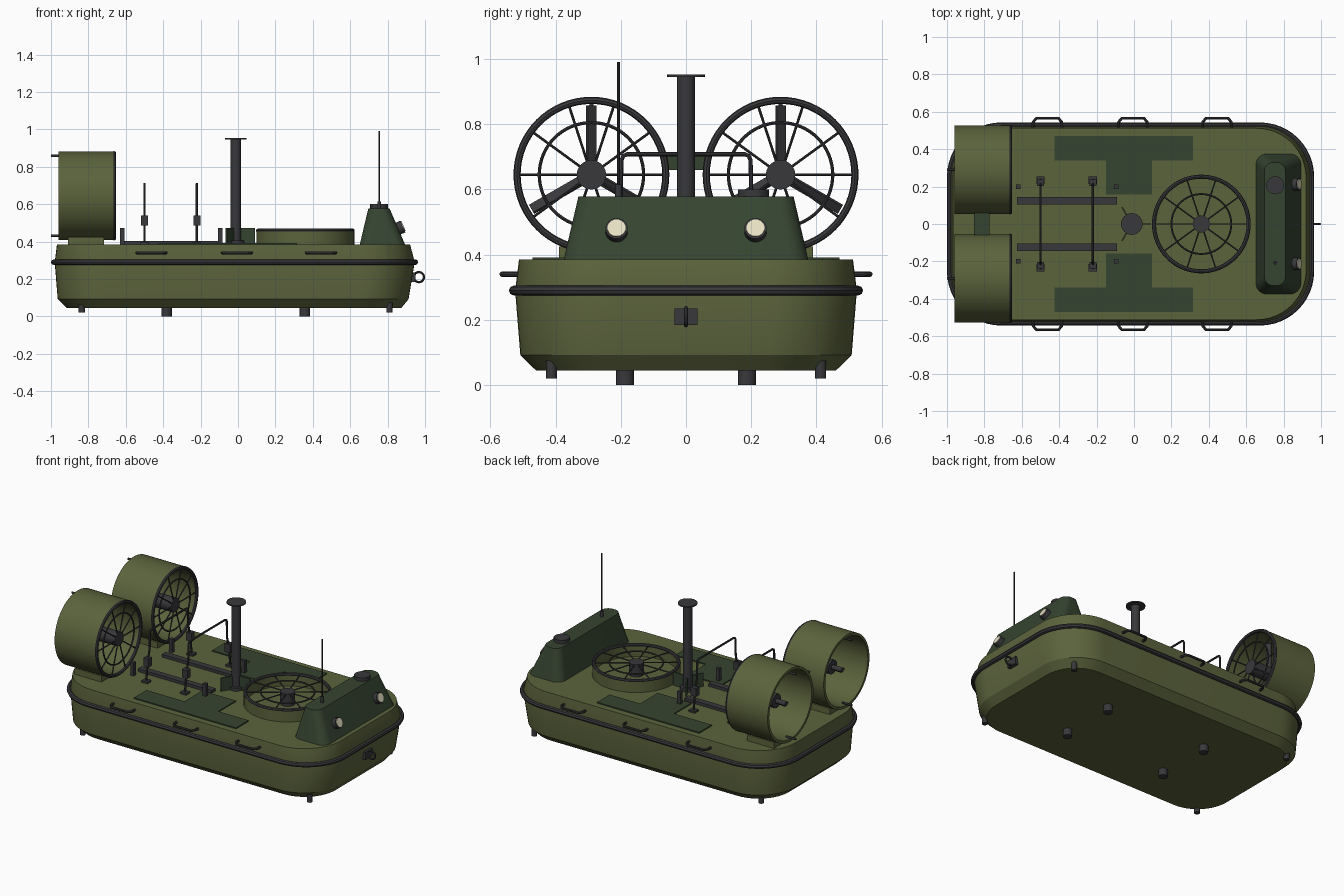
import bpy, bmesh
from math import pi, sin, cos, radians
from mathutils import Vector, Matrix

if "Cube" in bpy.data.objects:
    bpy.data.objects.remove(bpy.data.objects["Cube"])


def material(name, rgb):
    m = bpy.data.materials.new(name)
    m.diffuse_color = (*rgb, 1)
    m.use_nodes = True
    m.node_tree.nodes["Principled BSDF"].inputs["Base Color"].default_value = m.diffuse_color
    return m


OLIVE = material("olive", (0.105, 0.125, 0.045))
GREEN = material("dark_green", (0.036, 0.058, 0.03))
DARK = material("rubber", (0.04, 0.04, 0.045))
CREAM = material("lens", (0.8, 0.75, 0.55))
I = Matrix.Identity(4)


def make(name, bm, mat, M=I):
    bm.transform(M)
    bmesh.ops.recalc_face_normals(bm, faces=bm.faces)
    me = bpy.data.meshes.new(name)
    bm.to_mesh(me)
    bm.free()
    me.materials.append(mat)
    ob = bpy.data.objects.new(name, me)
    bpy.context.collection.objects.link(ob)
    return ob


def box(name, lo, hi, mat, M=I):
    bm = bmesh.new()
    bmesh.ops.create_cube(bm, size=1)
    lo, hi = Vector(lo), Vector(hi)
    bm.transform(Matrix.Translation((lo + hi) / 2) @ Matrix.Diagonal((*(hi - lo), 1)))
    return make(name, bm, mat, M)


def rod(name, p, q, r, mat, M=I, n=24):
    p, q = Vector(p), Vector(q)
    d = q - p
    bm = bmesh.new()
    bmesh.ops.create_cone(bm, cap_ends=True, segments=n, radius1=r, radius2=r, depth=d.length)
    bm.transform(Matrix.Translation((p + q) / 2) @ d.to_track_quat('Z', 'Y').to_matrix().to_4x4())
    return make(name, bm, mat, M)


def lathe(name, profile, mat, M=I, n=64):
    # closed (radius, height) profile turned around local z
    bm = bmesh.new()
    rings = [[bm.verts.new((r * cos(2 * pi * i / n), r * sin(2 * pi * i / n), h)) for r, h in profile]
             for i in range(n)]
    k = len(profile)
    for i in range(n):
        a, b = rings[i], rings[(i + 1) % n]
        for j in range(k):
            bm.faces.new((a[j], b[j], b[(j + 1) % k], a[(j + 1) % k]))
    return make(name, bm, mat, M)


def hoop(name, R, r, h, mat, M=I, n=64):
    return lathe(name, [(R + r * cos(k * pi / 4), h + r * sin(k * pi / 4)) for k in range(8)], mat, M, n)


def tube(name, pts, r, mat, cyclic=False):
    cu = bpy.data.curves.new(name, 'CURVE')
    cu.dimensions = '3D'
    cu.bevel_depth = r
    cu.bevel_resolution = 2
    cu.use_fill_caps = True
    sp = cu.splines.new('POLY')
    sp.points.add(len(pts) - 1)
    for p, c in zip(sp.points, pts):
        p.co = (*c, 1)
    sp.use_cyclic_u = cyclic
    cu.materials.append(mat)
    ob = bpy.data.objects.new(name, cu)
    bpy.context.collection.objects.link(ob)
    return ob


def rounded(z, x0, x1, hy, r, n=12):
    pts = []
    for k, (cx, cy) in enumerate([(x1 - r, hy - r), (x0 + r, hy - r), (x0 + r, r - hy), (x1 - r, r - hy)]):
        for i in range(n + 1):
            a = pi / 2 * (k + i / n)
            pts.append((cx + r * cos(a), cy + r * sin(a), z))
    return pts


def loft(name, sections, mat):
    bm = bmesh.new()
    loops = [[bm.verts.new(p) for p in rounded(*s)] for s in sections]
    for a, b in zip(loops, loops[1:]):
        for i in range(len(a)):
            j = (i + 1) % len(a)
            bm.faces.new((a[i], a[j], b[j], b[i]))
    bm.faces.new(loops[0])
    bm.faces.new(loops[-1])
    return make(name, bm, mat)


def grate(name, R, h, start, M):
    # rim, middle ring and ten radial wires
    hoop(name + "_rim", R, 0.011, h, DARK, M)
    hoop(name + "_ring", 0.16, 0.005, h, DARK, M)
    for k in range(10):
        a = start + k * pi / 5
        d = Vector((cos(a), sin(a), 0))
        z = Vector((0, 0, h))
        rod(name + "_wire", d * 0.03 + z, d * R + z, 0.004, DARK, M, 8)


# hull and bumper
loft("hull", [(0.045, -0.915, 0.873, 0.46, 0.22), (0.092, -0.964, 0.912, 0.508, 0.26),
              (0.29, -0.98, 0.945, 0.524, 0.275), (0.385, -0.968, 0.92, 0.512, 0.265)], OLIVE)
tube("bumper", rounded(0.29, -0.985, 0.948, 0.528, 0.275), 0.015, DARK, True)

# cabin, hatch, aerial
loft("cabin", [(0.38, 0.65, 0.895, 0.376, 0.06), (0.578, 0.697, 0.81, 0.33, 0.05)], GREEN)
rod("hatch", (0.755, 0.207, 0.57), (0.755, 0.207, 0.6), 0.048, DARK)
rod("aerial_base", (0.755, -0.207, 0.57), (0.755, -0.207, 0.615), 0.01, DARK)
rod("aerial", (0.755, -0.207, 0.6), (0.755, -0.207, 0.99), 0.0045, DARK, n=10)

# lift intake on the deck
MI = Matrix.Translation((0.36, 0, 0))
lathe("intake_wall", [(0.245, 0.38), (0.262, 0.38), (0.262, 0.455), (0.245, 0.455)], OLIVE, MI)
grate("intake", 0.253, 0.459, 0, MI)
rod("intake_hub", (0, 0, 0.38), (0, 0, 0.466), 0.045, DARK, MI)

# mast with three gusset fins
rod("mast", (-0.012, 0, 0.38), (-0.012, 0, 0.948), 0.0275, DARK)
rod("mast_cap", (-0.012, 0, 0.945), (-0.012, 0, 0.953), 0.058, DARK)
rod("mast_flange", (-0.012, 0, 0.38), (-0.012, 0, 0.405), 0.045, DARK)
for k in range(3):
    M = Matrix.Translation((-0.012, 0, 0)) @ Matrix.Rotation(k * 2 * pi / 3, 4, 'Z')
    box("mast_fin", (0.02, -0.004, 0.38), (0.103, 0.004, 0.472), GREEN, M)

# strut between ducts
box("duct_link", (-0.855, -0.06, 0.66), (-0.772, 0.06, 0.705), GREEN)

for s in (-1, 1):
    # propulsion duct: local z runs forward along x
    MD = Matrix.Translation((-0.96, s * 0.29, 0.645)) @ Matrix.Rotation(pi / 2, 4, 'Y')
    lathe("duct", [(0.22, 0), (0.237, 0), (0.237, 0.3), (0.22, 0.3)], OLIVE, MD)
    grate("duct_guard", 0.228, 0.298, pi / 2, MD)
    rod("fan_hub", (0, 0, 0.1), (0, 0, 0.304), 0.045, DARK, MD)
    rod("fan_shaft", (0, 0, 0.03), (0, 0, 0.12), 0.015, DARK, MD)
    for k in range(3):
        MB = MD @ Matrix.Rotation(pi + k * 2 * pi / 3, 4, 'Z') @ Matrix.Translation((0, 0, 0.16)) \
            @ Matrix.Rotation(radians(35), 4, 'X')
        box("fan_blade", (0.03, -0.016, -0.005), (0.212, 0.016, 0.005), DARK, MB)
    for e in (-1, 1):
        rod("duct_pin", (e * 0.213, 0, -0.04), (e * 0.213, 0, 0.03), 0.007, DARK, MD, 12)
    box("duct_foot", (-0.91, s * 0.29 - 0.1, 0.38), (-0.716, s * 0.29 + 0.1, 0.425), OLIVE)

    # deck panels, tracks and posts
    def yb(name, x0, x1, y0, y1, z0, z1, mat):
        ys = sorted((s * y0, s * y1))
        box(name, (x0, ys[0], z0), (x1, ys[1], z1), mat)
    yb("side_panel", -0.425, 0.315, 0.34, 0.47, 0.38, 0.392, GREEN)
    yb("inner_panel", -0.15, 0.095, 0.157, 0.34, 0.38, 0.392, GREEN)
    yb("deck_track", -0.625, -0.09, 0.104, 0.144, 0.38, 0.404, DARK)
    for x in (-0.62, -0.096):
        yb("deck_post", x - 0.012, x + 0.012, 0.188, 0.212, 0.38, 0.472, DARK)

    # hoop collars and feet
    for x in (-0.5, -0.22):
        yb("hoop_collar", x - 0.019, x + 0.019, 0.204, 0.238, 0.485, 0.54, DARK)
        yb("hoop_foot", x - 0.022, x + 0.022, 0.215, 0.255, 0.38, 0.397, DARK)

    # side handles
    for x in (-0.463, -0.006, 0.444):
        tube("side_handle", [(x + a, s * b, 0.34) for a, b in
             ((-0.078, 0.505), (-0.076, 0.545), (-0.06, 0.565), (0.06, 0.565), (0.076, 0.545), (0.078, 0.505))],
             0.008, DARK)

    # headlights, tilted with the cabin face
    n = Vector((0.92, 0, 0.39)).normalized()
    c = Vector((0.862, s * 0.213, 0.472))
    rod("headlight_case", c - n * 0.035, c + n * 0.022, 0.034, DARK)
    rod("headlight_lens", c, c + n * 0.026, 0.028, CREAM)

    # skids under the hull
    for x in (-0.382, 0.358):
        rod("large_foot", (x, s * 0.187, 0), (x, s * 0.187, 0.06), 0.028, DARK)
    for x in (-0.835, 0.81):
        rod("small_foot", (x, s * 0.413, 0.02), (x, s * 0.413, 0.075), 0.017, DARK)

# guard hoops across the deck
for x in (-0.5, -0.22):
    half = [(0.235, 0.385), (0.222, 0.5), (0.2, 0.59), (0.198, 0.69), (0.192, 0.703), (0.18, 0.708)]
    tube("guard_hoop", [(x, y, z) for y, z in half] + [(x, -y, z) for y, z in reversed(half)], 0.0065, DARK)

# tow bracket and ring
box("tow_bracket", (0.91, -0.036, 0.185), (0.95, 0.036, 0.235), DARK)
hoop("tow_ring", 0.027, 0.006, 0, DARK, Matrix.Translation((0.967, 0, 0.21)) @ Matrix.Rotation(pi / 2, 4, 'X'), 32)

# curves to meshes, then smooth shading with kept edges
bpy.ops.object.select_all(action='SELECT')
bpy.context.view_layer.objects.active = bpy.context.scene.objects["hull"]
bpy.ops.object.convert(target='MESH')
bpy.ops.object.shade_smooth_by_angle(angle=radians(30))
